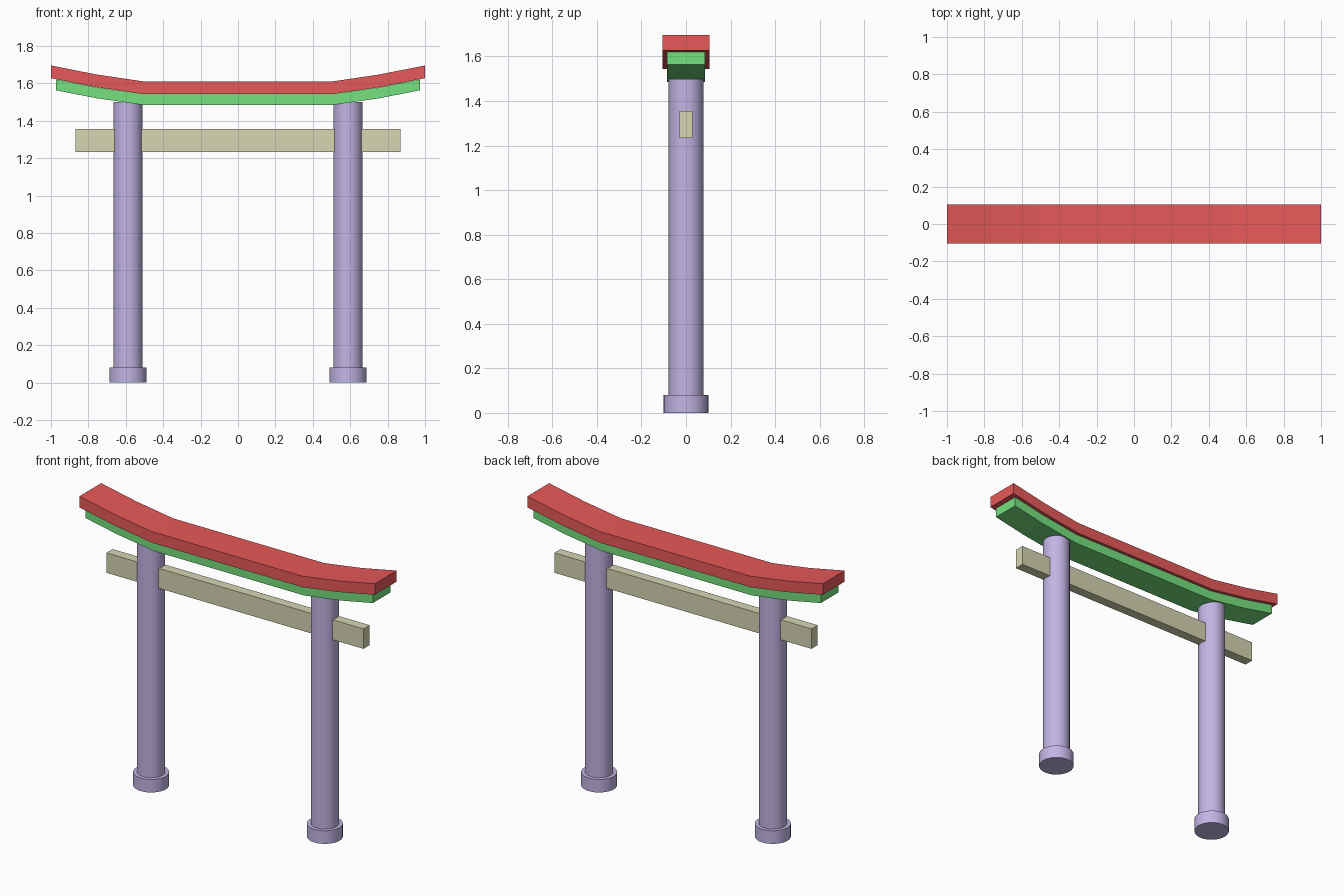
import bpy, bmesh, math

if "Cube" in bpy.data.objects:
    bpy.data.objects.remove(bpy.data.objects["Cube"])


def paint(obj, name, rgb):
    mat = bpy.data.materials.get(name) or bpy.data.materials.new(name)
    mat.diffuse_color = (*rgb, 1)
    mat.use_nodes = True
    mat.node_tree.nodes["Principled BSDF"].inputs["Base Color"].default_value = mat.diffuse_color
    obj.data.materials.append(mat)


RED, GREEN = (0.8, 0.1, 0.1), (0.18, 0.75, 0.21)
PURPLE, OLIVE = (0.54, 0.46, 0.78), (0.67, 0.67, 0.45)


def lintel(name, half_rise, z0, thick, half_y, mat, rgb):
    """Upswept beam: half_rise lists (x, rise) of the right half, mirrored to the left."""
    path = [(-x, r) for x, r in reversed(half_rise)] + half_rise
    outline = [(x, z0 + r) for x, r in path]
    outline += [(x, z0 + thick + r) for x, r in reversed(path)]
    bm = bmesh.new()
    face = bm.faces.new([bm.verts.new((x, -half_y, z)) for x, z in outline])
    ext = bmesh.ops.extrude_face_region(bm, geom=[face])
    moved = [v for v in ext["geom"] if isinstance(v, bmesh.types.BMVert)]
    bmesh.ops.translate(bm, verts=moved, vec=(0, 2 * half_y, 0))
    bmesh.ops.recalc_face_normals(bm, faces=bm.faces)
    mesh = bpy.data.meshes.new(name)
    bm.to_mesh(mesh)
    bm.free()
    obj = bpy.data.objects.new(name, mesh)
    bpy.context.collection.objects.link(obj)
    paint(obj, mat, rgb)


def post(name, x, radius, z0, z1):
    bpy.ops.mesh.primitive_cylinder_add(vertices=32, radius=radius, depth=z1 - z0,
                                        location=(x, 0, (z0 + z1) / 2))
    obj = bpy.context.object
    obj.name = name
    bpy.ops.object.shade_smooth_by_angle(angle=math.radians(30))
    paint(obj, "purple", PURPLE)


# Curved top lintel and the narrower one under it
lintel("top_lintel", [(0.51, 0), (0.76, 0.037), (1.0, 0.085)], 1.543, 0.068, 0.105, "red", RED)
lintel("under_lintel", [(0.51, 0), (0.76, 0.036), (0.973, 0.078)], 1.485, 0.058, 0.086, "green", GREEN)

# Pillars with round footings
for side, x in (("left", -0.588), ("right", 0.588)):
    post(side + "_pillar", x, 0.078, 0.08, 1.5)
    post(side + "_footing", x, 0.1, 0, 0.08)

# Straight tie beam through both pillars
bpy.ops.mesh.primitive_cube_add(size=1, location=(0, 0, 1.295))
beam = bpy.context.object
beam.name = "tie_beam"
beam.scale = (1.74, 0.06, 0.122)
paint(beam, "olive", OLIVE)
